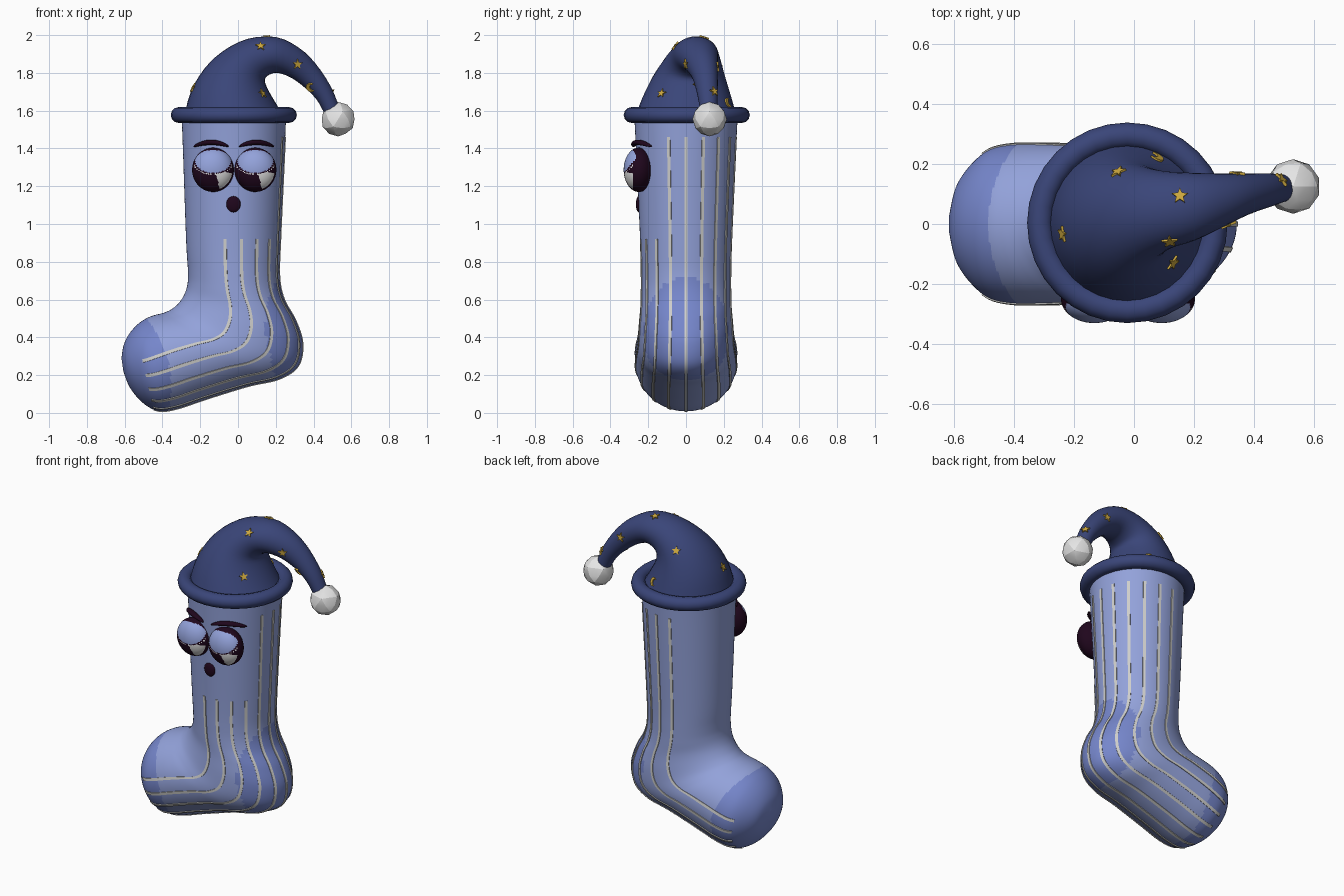
import bpy, bmesh, math
from mathutils import Vector, Matrix

if "Cube" in bpy.data.objects:
    bpy.data.objects.remove(bpy.data.objects["Cube"])


def mat(name, *rgb):
    m = bpy.data.materials.new(name)
    m.diffuse_color = (*rgb, 1)
    m.use_nodes = True
    m.node_tree.nodes["Principled BSDF"].inputs["Base Color"].default_value = m.diffuse_color
    return m


SOCK = mat("light_blue", 0.29, 0.36, 0.70)
PATCH = mat("mid_blue", 0.18, 0.24, 0.60)
STRIPE = mat("pale_grey", 0.62, 0.62, 0.60)
HAT = mat("navy", 0.042, 0.06, 0.19)
GOLD = mat("gold", 0.62, 0.40, 0.05)
DARK = mat("dark_plum", 0.014, 0.002, 0.012)
WHITE = mat("white", 0.78, 0.78, 0.78)


def finish(name, bm, mats, angle=40):
    bmesh.ops.recalc_face_normals(bm, faces=bm.faces)
    me = bpy.data.meshes.new(name)
    bm.to_mesh(me)
    bm.free()
    ob = bpy.data.objects.new(name, me)
    bpy.context.collection.objects.link(ob)
    for m in mats:
        me.materials.append(m)
    if angle:
        bpy.ops.object.select_all(action='DESELECT')
        ob.select_set(True)
        bpy.context.view_layer.objects.active = ob
        bpy.ops.object.shade_smooth_by_angle(angle=math.radians(angle))
    return ob


def section(secs, v):
    """Smoothly interpolated section (Catmull-Rom) at position v."""
    i = min(int(v), len(secs) - 2)
    t = v - i
    a, b, c, d = (Vector(secs[max(0, min(len(secs) - 1, i + k))]) for k in (-1, 0, 1, 2))
    return 0.5 * (2 * b + (c - a) * t + (2 * a - 5 * b + 4 * c - d) * t * t
                  + (3 * b - a - 3 * c + d) * t ** 3)


def surf(secs, v, th):
    """Point on a lofted tube; th = 0 is the outer side, -90 degrees the front."""
    lx, lz, rx, rz, hy, yc = section(secs, v)
    c = math.cos(th)
    return Vector(((lx + rx) / 2 + (rx - lx) / 2 * c, yc + hy * math.sin(th),
                   (lz + rz) / 2 + (rz - lz) / 2 * c))


def normal(secs, v, th):
    e = 0.02
    n = (surf(secs, v, th + e) - surf(secs, v, th - e)).cross(
        surf(secs, v + e, th) - surf(secs, v - e, th)).normalized()
    s = section(secs, v)
    mid = Vector(((s[0] + s[2]) / 2, s[5], (s[1] + s[3]) / 2))
    return n if n.dot(surf(secs, v, th) - mid) > 0 else -n


def loft(secs, steps, sides):
    bm = bmesh.new()
    rows = []
    for i in range((len(secs) - 1) * steps + 1):
        rows.append([bm.verts.new(surf(secs, i / steps, 2 * math.pi * j / sides))
                     for j in range(sides)])
    for a, b in zip(rows, rows[1:]):
        for j in range(sides):
            k = (j + 1) % sides
            bm.faces.new((a[j], a[k], b[k], b[j]))
    bm.faces.new(rows[0])
    bm.faces.new(rows[-1])
    return bm


# Sock: inner x, z, outer x, z, half depth, centre y
sock_secs = [
    (-.30, 1.58, .255, 1.58, .275, 0), (-.294, 1.46, .25, 1.46, .268, 0),
    (-.275, .92, .225, .92, .243, 0), (-.265, .75, .22, .72, .238, 0),
    (-.268, .68, .245, .60, .238, 0), (-.285, .625, .305, .49, .24, 0),
    (-.315, .58, .342, .37, .247, 0), (-.35, .55, .32, .25, .253, 0),
    (-.38, .535, .22, .18, .26, 0), (-.41, .525, .05, .14, .266, 0),
    (-.44, .518, -.17, .072, .27, 0), (-.48, .503, -.32, .022, .268, 0),
    (-.53, .47, -.42, .01, .25, 0), (-.575, .42, -.50, .05, .20, 0),
    (-.605, .36, -.57, .13, .13, 0), (-.617, .29, -.607, .22, .04, 0)]
bm = loft(sock_secs, 8, 80)
for f in bm.faces:
    p = f.calc_center_median()
    toe = p.x < -.305 - .24 * p.z - .06 * (1 - (p.y / .27) ** 2)
    heel = (p - Vector((.38, 0, .44))).length < .325
    f.material_index = int(toe or heel)
finish("sock", bm, [SOCK, PATCH])

# Stripes: short ones below the face, long ones around the back
for i in range(11):
    th = math.radians(-100 + 20 * i)
    start, end = (2 if i < 4 else 1), 12.3
    bm = bmesh.new()
    prev = None
    for k in range(91):
        v = start + (end - start) * k / 90
        n = normal(sock_secs, v, th)
        side = (surf(sock_secs, v, th + .02) - surf(sock_secs, v, th - .02)).normalized()
        p = surf(sock_secs, v, th)
        row = [bm.verts.new(p + side * s * .0085 + n * h)
               for s, h in ((-1, -.004), (-1, .004), (1, .004), (1, -.004))]
        if prev:
            for j in range(4):
                bm.faces.new((prev[j], prev[(j + 1) % 4], row[(j + 1) % 4], row[j]))
        if k in (0, 90):
            bm.faces.new(row)
        prev = row
    finish(f"stripe_{i + 1}", bm, [STRIPE])

# Floppy hat
hat_secs = [
    (-.285, 1.57, .245, 1.57, .268, 0), (-.25, 1.70, .20, 1.64, .235, .005),
    (-.18, 1.82, .155, 1.72, .195, .015), (-.08, 1.915, .142, 1.765, .16, .03),
    (.05, 1.98, .165, 1.79, .13, .045), (.2, 1.99, .21, 1.80, .112, .058),
    (.32, 1.935, .28, 1.775, .088, .08), (.41, 1.85, .35, 1.725, .068, .1),
    (.49, 1.73, .415, 1.66, .055, .113), (.54, 1.61, .455, 1.59, .045, .12)]
finish("hat", loft(hat_secs, 3, 32), [HAT], 60)

# Rolled brim
bm = bmesh.new()
rings = []
for i in range(32):
    a = 2 * math.pi * i / 32
    rings.append([bm.verts.new((-.022 + r * math.cos(a), .004 + r * math.sin(a),
                                1.577 + .042 * math.sin(b)))
                  for b in [2 * math.pi * j / 12 for j in range(12)]
                  for r in [.291 + .043 * math.cos(b)]])
for i in range(32):
    a, b = rings[i], rings[(i + 1) % 32]
    for j in range(12):
        k = (j + 1) % 12
        bm.faces.new((a[j], a[k], b[k], b[j]))
finish("hat_brim", bm, [HAT], 60)

# Pompom
bm = bmesh.new()
bmesh.ops.create_icosphere(bm, subdivisions=2, radius=.091,
                           matrix=Matrix.Translation((.53, .125, 1.555)))
finish("pompom", bm, [WHITE], 20)

# Gold stars and crescents, laid on the nearest spot of the hat
grid = [(v / 6, math.radians(5 * a)) for v in range(2, 53) for a in range(72)]
star = [((.028 if i % 2 == 0 else .012) * math.cos(math.pi * i / 5 + math.pi / 2),
         (.028 if i % 2 == 0 else .012) * math.sin(math.pi * i / 5 + math.pi / 2))
        for i in range(10)]
moon = [(.026 * math.cos(math.radians(a)), .026 * math.sin(math.radians(a)))
        for a in range(50, 311, 26)]
moon += [(.016 + .02 * math.cos(math.radians(a)), .02 * math.sin(math.radians(a)))
         for a in range(270, 89, -30)]
spots = [("star", .125, -.065, 1.955), ("star", .155, -.145, 1.71),
         ("star", -.25, -.03, 1.72), ("star", .155, .09, 1.985),
         ("star", -.05, .16, 1.84), ("moon", .085, .23, 1.65),
         ("star", .32, -.01, 1.845), ("star", .35, .16, 1.83),
         ("star", .49, .155, 1.71), ("moon", .38, .05, 1.72)]
for i, (kind, *co) in enumerate(spots):
    co = Vector(co)
    v, th = min(grid, key=lambda g: (surf(hat_secs, *g) - co).length)
    p, n = surf(hat_secs, v, th), normal(hat_secs, v, th)
    up = Vector((0, 0, 1)) if abs(n.z) < .9 else Vector((0, 1, 0))
    sx = up.cross(n).normalized()
    sy = n.cross(sx)
    bm = bmesh.new()
    shape = star if kind == "star" else moon
    low, top = ([bm.verts.new(p + sx * a + sy * b + n * h) for a, b in shape]
                for h in (-.004, .006))
    bm.faces.new(low)
    bm.faces.new(top)
    for j in range(len(shape)):
        k = (j + 1) % len(shape)
        bm.faces.new((low[j], low[k], top[k], top[j]))
    finish(f"hat_{kind}_{i + 1}", bm, [GOLD], 0)

for side, ex, bx in (("left", -.132, -.142), ("right", .092, .098)):
    # Eye: dark ball with a drooping lid and a white corner
    bm = bmesh.new()
    bmesh.ops.create_uvsphere(bm, u_segments=72, v_segments=48, radius=1,
                              matrix=Matrix.Rotation(math.pi / 2, 4, 'X'))
    for f in bm.faces:
        p = f.calc_center_median()
        r = math.hypot(p.x, p.z)
        lid = (p.x / .86) ** 2 + ((p.z - .38) / .52) ** 2
        if p.y < 0 and lid < 1:
            f.material_index = 1
        elif p.y < 0 and (r < .93 and p.z < -.12 and p.x > .22 - .3 * (p.z + .5) and lid > 1.35
                          or 1.18 < lid < 1.32 and p.z < .2 and r < .93):
            f.material_index = 2
    bmesh.ops.transform(bm, verts=bm.verts, matrix=Matrix.Translation((ex, -.25, 1.287))
                        @ Matrix.Diagonal((.111, .08, .117, 1)))
    finish(f"{side}_eye", bm, [DARK, SOCK, WHITE])

    # Brow: tapered arc hugging the sock
    bm = bmesh.new()
    bmesh.ops.create_uvsphere(bm, u_segments=24, v_segments=12, radius=1)
    for vert in bm.verts:
        t, d, h = vert.co
        x = bx + .094 * t
        y = -.272 * math.sqrt(max(0, 1 - ((x + .02) / .275) ** 2)) - .008
        vert.co = (x, y + .022 * d, 1.432 - .022 * t * t + .014 * h)
    finish(f"{side}_brow", bm, [DARK])

# Mouth
bm = bmesh.new()
bmesh.ops.create_uvsphere(bm, u_segments=24, v_segments=16, radius=1)
bmesh.ops.transform(bm, verts=bm.verts, matrix=Matrix.Translation((-.024, -.25, 1.105))
                    @ Matrix.Diagonal((.038, .015, .043, 1)))
finish("mouth", bm, [DARK])
